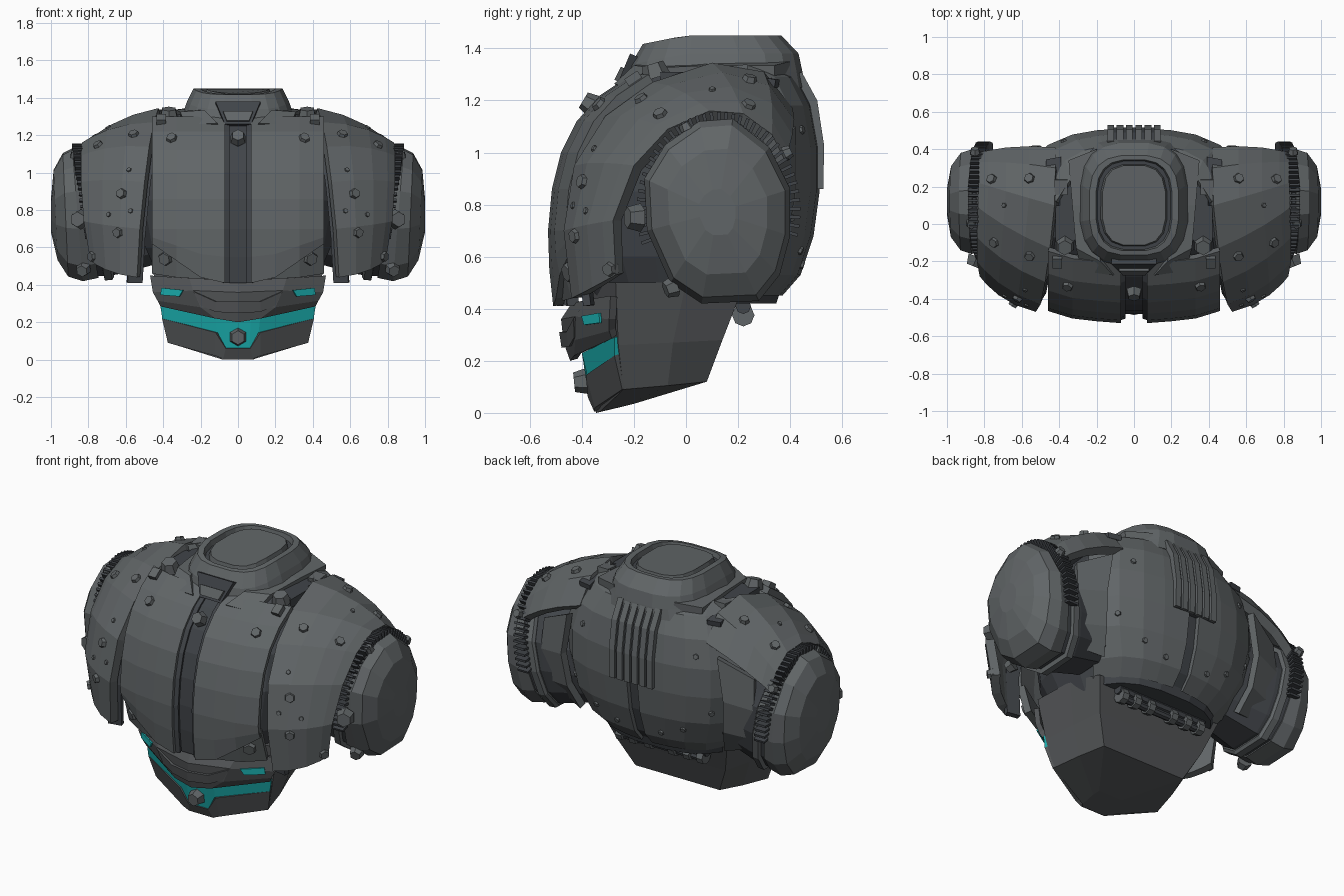
import bpy, bmesh, math
from mathutils import Vector, Matrix
from mathutils.bvhtree import BVHTree


def material(name, rgb):
    m = bpy.data.materials.new(name)
    m.diffuse_color = (*rgb, 1)
    return m


GREY = material("armour grey", (0.118, 0.13, 0.135))
BELLY = material("belly grey", (0.085, 0.09, 0.094))
DARK = material("dark frame", (0.052, 0.058, 0.066))
TEAL = material("teal", (0.01, 0.41, 0.41))


def finish(name, bm, mat, thick=0, mirror=False):
    me = bpy.data.meshes.new(name)
    bm.to_mesh(me)
    bm.free()
    me.materials.append(mat)
    ob = bpy.data.objects.new(name, me)
    bpy.context.collection.objects.link(ob)
    if thick:
        s = ob.modifiers.new("thickness", 'SOLIDIFY')
        s.thickness, s.offset = thick, -1
    if mirror:
        ob.modifiers.new("mirror", 'MIRROR')
    return ob


def panel(name, rows, mat, thick=0.04, mirror=True):
    """Sheet through a grid of points, thickened inward; returns a tree for snapping bolts."""
    bm = bmesh.new()
    g = [[bm.verts.new(p) for p in r] for r in rows]
    for a, b in zip(g, g[1:]):
        for i in range(len(a) - 1):
            bm.faces.new((a[i], a[i + 1], b[i + 1], b[i]))
    bm.normal_update()
    out = sum(f.normal.dot(f.calc_center_median() - Vector((0, 0.05, 0.7))) * f.calc_area() for f in bm.faces)
    if out < 0:
        bmesh.ops.reverse_faces(bm, faces=bm.faces[:])
    bm.normal_update()
    tree = BVHTree.FromBMesh(bm)
    finish(name, bm, mat, thick, mirror)
    return tree


def loft(name, rings, mat, mirror=False):
    """Closed solid through equal-sized rings of points."""
    bm = bmesh.new()
    g = [[bm.verts.new(p) for p in r] for r in rings]
    n = len(g[0])
    for a, b in zip(g, g[1:]):
        for i in range(n):
            bm.faces.new((a[i], a[(i + 1) % n], b[(i + 1) % n], b[i]))
    bm.faces.new(g[0])
    bm.faces.new(g[-1])
    bmesh.ops.recalc_face_normals(bm, faces=bm.faces[:])
    return finish(name, bm, mat, 0, mirror)


def oval(hx, hy, cy, z, n=20, e=2.6):
    pts = []
    for i in range(n):
        t = 2 * math.pi * (i + 0.5) / n
        c, s = math.cos(t), math.sin(t)
        pts.append((hx * math.copysign(abs(c) ** (2 / e), c), cy + hy * math.copysign(abs(s) ** (2 / e), s), z))
    return pts


def boxes(name, items, mat, mirror=True):
    bm = bmesh.new()
    for loc, size, rot in items:
        m = Matrix.Translation(loc) @ Matrix.Rotation(rot, 4, 'X') @ Matrix.Diagonal((*size, 1))
        bmesh.ops.create_cube(bm, size=1, matrix=m)
    return finish(name, bm, mat, 0, mirror)


def bolts(name, items, mirror=True):
    """Hexagonal studs: (location, direction, radius)."""
    bm = bmesh.new()
    for loc, d, r in items:
        m = Matrix.Translation(loc) @ Vector(d).to_track_quat('Z', 'Y').to_matrix().to_4x4()
        bmesh.ops.create_cone(bm, cap_ends=True, segments=6, radius1=r, radius2=r * 0.75, depth=r, matrix=m)
    finish(name, bm, GREY, 0, mirror)


def snap(tree, pts, r):
    return [(*tree.find_nearest(Vector(p))[:2], r) for p in pts]


# Inner torso frame
loft("torso_frame", [oval(hx, (yb - yf) / 2, (yb + yf) / 2, z) for z, hx, yf, yb in (
    (0.42, 0.42, -0.36, 0.35), (0.6, 0.50, -0.44, 0.41), (0.85, 0.55, -0.45, 0.46),
    (1.05, 0.54, -0.39, 0.46), (1.2, 0.47, -0.28, 0.42), (1.31, 0.40, -0.16, 0.36))], DARK)

# Chest plates, with angled lower corners and the centre channel
front = [(-0.51, 0.41), (-0.525, 0.55), (-0.53, 0.7), (-0.515, 0.86), (-0.48, 1.0),
         (-0.42, 1.12), (-0.33, 1.22), (-0.21, 1.3)]
cols = [(0.07, 0, 0), (0.2, 0.01, 0.03), (0.33, 0.025, 0.12), (0.46, 0.065, 0.21)]
chest = panel("chest_plate", [[(x, y + dy, z + dz * max(0, 1 - i / 2)) for x, dy, dz in cols]
                              for i, (y, z) in enumerate(front)], GREY, 0.04)
corner = panel("chest_lower_corner", [[(0.18, -0.475, 0.43), (0.33, -0.44, 0.44), (0.46, -0.38, 0.46)],
               [(0.18, -0.49, 0.5), (0.33, -0.48, 0.58), (0.46, -0.44, 0.65)]], GREY, 0.04)
panel("chest_channel", [[(-0.08, y + 0.05, z), (0.08, y + 0.05, z)] for y, z in front], DARK, 0.05, False)
panel("channel_rail", [[(0.045, y + 0.025, z), (0.072, y + 0.015, z)] for y, z in front], DARK, 0.04)

# Back shell with centre groove
back = [(0.34, 1.335, 0.72), (0.43, 1.29, 0.8), (0.485, 1.18, 0.93), (0.513, 1.02, 1), (0.513, 0.85, 1),
        (0.49, 0.68, 0.95), (0.44, 0.53, 0.82), (0.37, 0.45, 0.72)]
bcols = [(0.035, 0), (0.2, 0.012), (0.33, 0.035), (0.46, 0.09), (0.58, 0.22)]
shell = panel("back_shell", [[(0.035 if i == 0 else x * k, y - d, z) for i, (x, d) in enumerate(bcols)]
              for y, z, k in back], GREY, 0.05)
panel("back_groove", [[(-0.05, y - 0.025, z), (0.05, y - 0.025, z)] for y, z, k in back], DARK, 0.04, False)

# Rear vent: frame, backing and upright bars
vent = [(0.43, 1.31), (0.49, 1.2), (0.516, 1.03), (0.514, 0.86)]
panel("vent_backing", [[(-0.14, y, z), (0.14, y, z)] for y, z in vent], DARK, 0.04, False)
for k, x in enumerate((0.025, 0.075, 0.125)):
    panel("vent_bar_%d" % k, [[(x - 0.018, y + 0.014, z), (x + 0.018, y + 0.014, z)] for y, z in vent], GREY, 0.03)


# Collar ring and raised neck cap, sloping down to the front
def tilt(ring):
    return [(x, y, z + min(0, y) * 0.2) for x, y, z in ring]


loft("collar", [tilt(oval(hx, hy, cy, z, 20, 3)) for hx, hy, cy, z in (
    (0.33, 0.35, 0.11, 1.25), (0.30, 0.34, 0.11, 1.31), (0.275, 0.325, 0.11, 1.38), (0.24, 0.268, 0.1, 1.45),
    (0.205, 0.245, 0.1, 1.45), (0.195, 0.235, 0.1, 1.41))], GREY)
loft("neck_seat", [tilt(oval(0.20, 0.24, 0.1, z, 20, 3)) for z in (1.40, 1.42)], DARK)
loft("neck_cap", [tilt(oval(hx, hy, 0.1, z, 16, 3)) for hx, hy, z in ((0.185, 0.225, 1.40), (0.17, 0.215, 1.447))], GREY)
panel("collar_notch", [[(-0.07, -0.265, 1.26), (0.07, -0.265, 1.26)], [(-0.12, -0.215, 1.38), (0.12, -0.215, 1.38)]],
      DARK, 0.05, False)
panel("collar_notch_block", [[(-0.06, -0.275, 1.28), (0.06, -0.275, 1.28)], [(-0.08, -0.25, 1.33), (0.08, -0.25, 1.33)]],
      GREY, 0.05, False)
# Yoke beside the collar, and the recessed wells outside it
panel("yoke", [[(0.11, -0.275, 1.265), (0.28, -0.25, 1.255)], [(0.18, -0.2, 1.335), (0.31, -0.13, 1.325)],
               [(0.2, 0.1, 1.355), (0.33, 0.1, 1.335)], [(0.2, 0.4, 1.35), (0.35, 0.34, 1.335)]], GREY, 0.06)
boxes("shoulder_well", [((0.37, 0.0, 1.285), (0.1, 0.2, 0.05), 0)], DARK)
boxes("well_block", [((0.39, 0.2, 1.295), (0.07, 0.08, 0.08), 0.1), ((0.41, -0.19, 1.265), (0.05, 0.06, 0.08), 0.6)], GREY)

# Shoulder plates: inner and outer edge, bulged between
inner = [(0.54, -0.44, 0.44), (0.525, -0.47, 0.7), (0.50, -0.43, 0.95), (0.475, -0.31, 1.14), (0.45, -0.13, 1.27),
         (0.425, 0.1, 1.345), (0.42, 0.3, 1.31), (0.42, 0.41, 1.17)]
outer = [(0.79, -0.27, 0.53), (0.825, -0.28, 0.74), (0.84, -0.2, 0.95), (0.84, -0.07, 1.09), (0.835, 0.09, 1.16),
         (0.83, 0.22, 1.15), (0.83, 0.33, 1.07), (0.83, 0.38, 0.97)]
rows = []
for a, b in zip(inner, outer):
    a, b = Vector(a), Vector(b)
    d = ((a + b) / 2 - Vector((0.3, 0.1, 0.75))).normalized()
    rows.append([a.lerp(b, t) + d * 0.13 * t * (1 - t) for t in (0, 0.3, 0.6, 0.85, 1)])
shoulder = panel("shoulder_plate", rows, GREY, 0.05)
panel("shoulder_inner_lip", [[p + Vector((-0.03, 0.06, -0.03)), p + Vector((0.05, 0.045, -0.03))]
      for p in map(Vector, inner[:-1])], DARK, 0.03)

# Arm sockets: faceted outline (y, z) reused for drum, ring and cover
outline = [(-0.16, 0.9), (-0.08, 1.03), (0.05, 1.12), (0.18, 1.13), (0.32, 1.02), (0.4, 0.86), (0.4, 0.68),
           (0.36, 0.53), (0.28, 0.43), (0.06, 0.42), (-0.06, 0.5), (-0.15, 0.7)]


def arm(x, s, lean):
    return [(x + lean * (z - 0.77), 0.12 + (y - 0.12) * s, 0.77 + (z - 0.77) * s) for y, z in outline]


loft("arm_drum", [arm(0.45, 0.75, 0), arm(0.7, 0.9, 0.15), arm(0.82, 0.93, 0.15)], DARK, True)
loft("arm_ring", [arm(0.725, 0.93, 0.18), arm(0.735, 0.98, 0.18), arm(0.775, 0.99, 0.18), arm(0.78, 0.93, 0.18)], GREY, True)
loft("arm_cover", [arm(0.805, 0.95, 0.17), arm(0.857, 1.0, 0.08), arm(0.922, 0.93, 0.04), arm(0.975, 0.68, 0.03),
                   arm(1.0, 0.25, 0)], GREY, True)
# Teeth around the upper part of the socket
teeth = []
for i in range(42):
    t = math.radians(-15 + 215 * i / 41)
    z = 0.78 + 0.345 * math.sin(t)
    teeth.append(((0.80 + 0.15 * (z - 0.77), 0.125 + 0.285 * math.cos(t), z), (0.07, 0.06, 0.013), t))
boxes("socket_teeth", teeth, DARK)
# Rear fender behind each arm
panel("rear_fender", [[(0.5, 0.42, 1.1), (0.7, 0.35, 1.0)], [(0.54, 0.42, 0.85), (0.71, 0.37, 0.82)],
                      [(0.52, 0.39, 0.65), (0.68, 0.34, 0.63)], [(0.48, 0.32, 0.5), (0.62, 0.27, 0.53)]], GREY, 0.04)

# Studs
bolts("shoulder_bolts", snap(shoulder, [(0.64, -0.45, 0.9), (0.64, -0.42, 0.68), (0.57, -0.2, 1.25), (0.57, 0.25, 1.3),
      (0.79, -0.3, 0.55), (0.75, -0.1, 1.15), (0.77, 0.25, 1.2)], 0.033))
bolts("small_studs", snap(shoulder, [(0.58, -0.45, 0.8), (0.7, -0.4, 0.78), (0.6, -0.4, 1.05), (0.7, 0.1, 1.25)], 0.016)
      + snap(shell, [(0.3, 0.5, 0.6), (0.4, 0.5, 1.1), (0.15, 0.5, 0.55), (0.45, 0.4, 0.75)], 0.02))
bolts("chest_bolts", snap(chest, [(0.36, -0.35, 1.2)], 0.035) + snap(corner, [(0.39, -0.45, 0.54)], 0.045)
      + [((0.37, -0.12, 1.315), (0, -0.3, 1), 0.055)])
bolts("arm_bolts", [((0.85, -0.2, 0.75), (0.4, -1, 0), 0.055), ((0.83, -0.06, 0.48), (0.3, -1, -0.4), 0.042),
                    ((0.87, 0.0, 1.10), (0, -0.5, 1), 0.03), ((0.85, 0.39, 1.0), (0, 1, 0.5), 0.03)])
bolts("centre_bolts", [((0, -0.375, 1.19), (0, -1, 0.6), 0.045), ((0, -0.405, 0.12), (0, -1, -0.1), 0.05)], False)

# Abdomen hull
half = [[(0.2, -0.36, 0.5), (0.46, -0.27, 0.5), (0.45, 0.0, 0.5), (0.42, 0.21, 0.46)],
        [(0.12, -0.37, 0.28), (0.41, -0.26, 0.26), (0.39, -0.05, 0.27), (0.36, 0.14, 0.28)],
        [(0.1, -0.345, 0.08), (0.37, -0.24, 0.09), (0.33, -0.07, 0.105), (0.28, 0.08, 0.12)],
        [(0.08, -0.345, 0.0), (0.09, -0.33, 0.005), (0.09, -0.24, 0.025), (0.08, -0.2, 0.035)]]
loft("abdomen_hull", [r + [(-x, y, z) for x, y, z in reversed(r)] for r in half], BELLY)
# Belt layers: upper chevron plate, teal band, lower plate, teal slits
panel("belt_upper_plate", [[(0, -0.44, 0.42), (0.26, -0.38, 0.435), (0.47, -0.29, 0.45)],
      [(0, -0.48, 0.36), (0.24, -0.425, 0.37), (0.455, -0.295, 0.36)],
      [(0, -0.47, 0.27), (0.2, -0.425, 0.28), (0.43, -0.295, 0.315)],
      [(0, -0.445, 0.2), (0.12, -0.43, 0.22), (0.415, -0.285, 0.285)]], BELLY, 0.03)
panel("belt_brow", [[(0, -0.487, 0.31), (0.12, -0.46, 0.31), (0.24, -0.432, 0.365)],
      [(0, -0.478, 0.25), (0.12, -0.45, 0.255), (0.2, -0.43, 0.29)]], BELLY, 0.02)
panel("belt_teal_band", [[(0, -0.40, 0.23), (0.07, -0.40, 0.23), (0.12, -0.40, 0.23), (0.415, -0.275, 0.29)],
      [(0, -0.372, 0.055), (0.06, -0.372, 0.055), (0.11, -0.38, 0.145), (0.405, -0.275, 0.22)]], TEAL, 0.03)
panel("belt_lower_plate", [[(0, -0.377, 0.06), (0.065, -0.377, 0.06), (0.12, -0.385, 0.145), (0.406, -0.275, 0.22)],
      [(0, -0.352, 0.004), (0.08, -0.352, 0.004), (0.12, -0.35, 0.02), (0.375, -0.245, 0.09)]], BELLY, 0.03)
panel("belt_teal_slit", [[(0.295, -0.403, 0.372), (0.41, -0.334, 0.384)],
                         [(0.315, -0.392, 0.338), (0.415, -0.332, 0.346)]], TEAL, 0.009)


# Hoses and couplings under the back
def tube(name, x0, x1, y, z, r, mat):
    loft(name, [[(x, y + r * math.cos(i * math.pi / 4), z + r * math.sin(i * math.pi / 4)) for i in range(8)]
                for x in (x0, x1)], mat, True)


tube("rear_hose", 0, 0.3, 0.22, 0.41, 0.03, DARK)
tube("rear_hose_low", 0, 0.27, 0.22, 0.365, 0.022, DARK)
for k, x in enumerate((0.06, 0.16, 0.25)):
    tube("hose_coupling_%d" % k, x, x + 0.04, 0.22, 0.375, 0.043, GREY)
